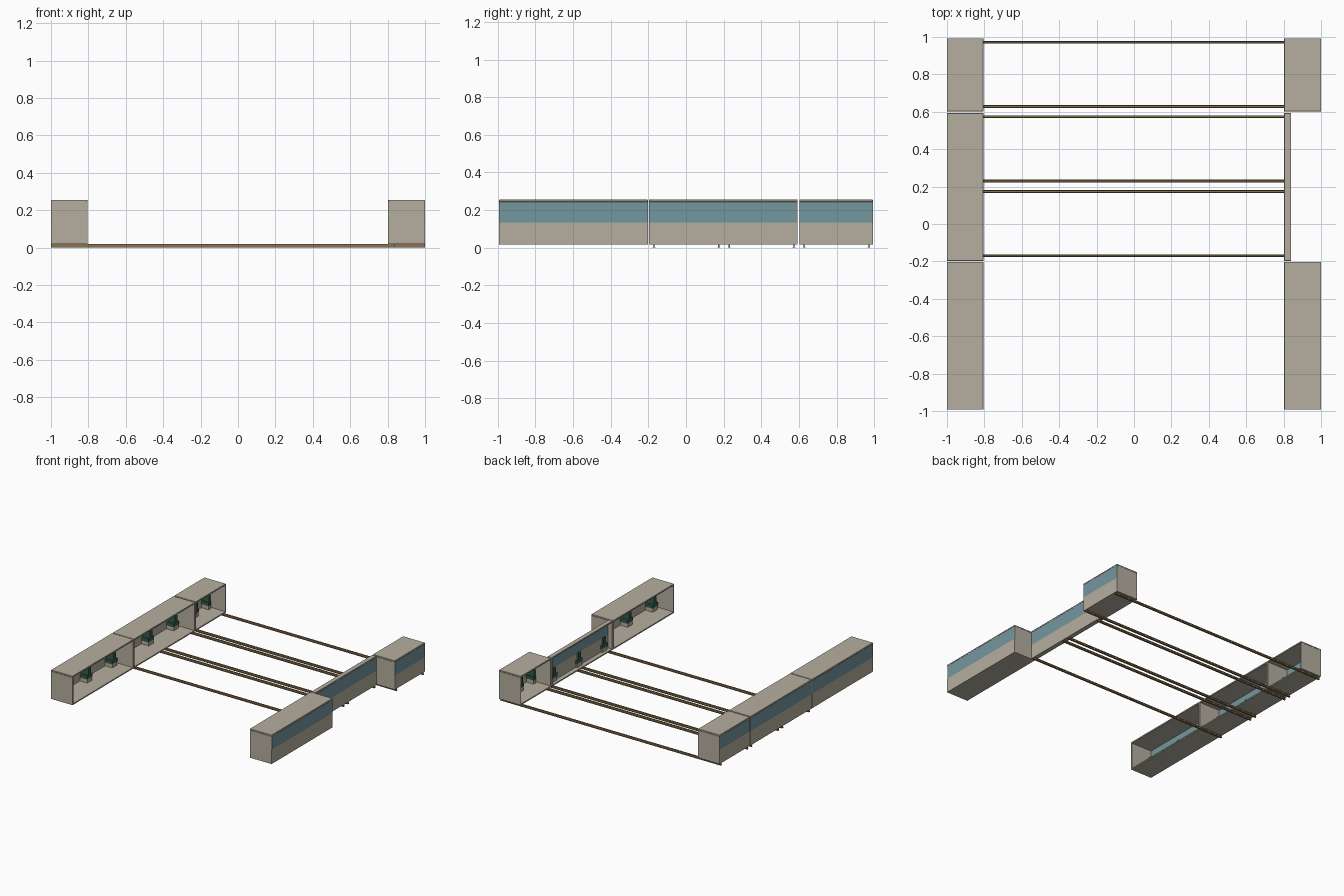
import bpy, bmesh

if "Cube" in bpy.data.objects:
    bpy.data.objects.remove(bpy.data.objects["Cube"])


def material(name, rgb):
    m = bpy.data.materials.new(name)
    m.diffuse_color = (*rgb, 1)
    m.use_nodes = True
    m.node_tree.nodes["Principled BSDF"].inputs["Base Color"].default_value = m.diffuse_color
    return m


SHELL = material("warm_grey_shell", (0.47, 0.43, 0.35))
GLASS = material("teal_window", (0.175, 0.31, 0.345))
GREEN = material("dark_green_seat", (0.035, 0.11, 0.07))
RAIL = material("brown_rail", (0.26, 0.17, 0.08))


def boxes(name, items, mat, bevel=0.0):
    """One object made of axis-aligned boxes (x0, x1, y0, y1, z0, z1)."""
    bm = bmesh.new()
    for x0, x1, y0, y1, z0, z1 in items:
        vs = bmesh.ops.create_cube(bm, size=1)["verts"]
        for v in vs:
            v.co.x = (x0 + x1) / 2 + v.co.x * abs(x1 - x0)
            v.co.y = (y0 + y1) / 2 + v.co.y * abs(y1 - y0)
            v.co.z = (z0 + z1) / 2 + v.co.z * abs(z1 - z0)
    me = bpy.data.meshes.new(name)
    bm.to_mesh(me)
    bm.free()
    me.materials.append(mat)
    ob = bpy.data.objects.new(name, me)
    bpy.context.collection.objects.link(ob)
    if bevel:
        mod = ob.modifiers.new("bevel", "BEVEL")
        mod.width = bevel
        mod.segments = 1
    return ob


def carriage(name, xo, xi, y0, y1):
    """Half carriage, closed at x = xo and open at x = xi; contents stretch to fit."""
    def fit(u0, u1, v0, v1, z0, z1):
        return (xo + (xi - xo) * u0, xo + (xi - xo) * u1,
                y0 + (y1 - y0) * v0, y0 + (y1 - y0) * v1, z0, z1)

    # roof, floor, lower side wall and end walls
    boxes(name + "_roof", [fit(0, 1, 0, 1, 0.243, 0.255)], SHELL, 0.0015)
    boxes(name + "_floor", [fit(0, 1, 0, 1, 0.018, 0.028)], SHELL)
    boxes(name + "_side_wall", [fit(0, 0.04, 0, 1, 0.028, 0.135)], SHELL)
    boxes(name + "_end_walls", [fit(0.01, 1, 0, 0.012, 0.028, 0.243),
                                fit(0.01, 1, 0.988, 1, 0.028, 0.243)], SHELL)
    # continuous window band
    boxes(name + "_window", [fit(0, 0.04, 0.003, 0.997, 0.135, 0.243)], GLASS)
    # three back-to-back seats on plinths
    plinth, seat = [], []
    for c in (0.09, 0.5, 0.91):
        plinth.append(fit(0.05, 0.38, c - 0.04, c + 0.04, 0.028, 0.058))
        seat.append(fit(0.05, 0.38, c - 0.045, c + 0.045, 0.058, 0.085))
        seat.append(fit(0.05, 0.38, c - 0.02, c + 0.02, 0.085, 0.14))
    boxes(name + "_seat_plinths", plinth, SHELL)
    boxes(name + "_seats", seat, GREEN)


# two rows of three carriages facing each other; the right middle one is squashed
for label, y0, y1 in (("front", -0.993, -0.203), ("middle", -0.197, 0.593),
                      ("rear", 0.602, 0.993)):
    carriage("left_%s_carriage" % label, -1.0, -0.805, y0, y1)
    outer = 0.84 if label == "middle" else 1.0
    carriage("right_%s_carriage" % label, outer, 0.802, y0, y1)

# three tracks, two rails each: wide foot, thin web, head
for i, (yc, x1) in enumerate(((0.8, 1.0), (0.402, 0.84), (0.002, 0.84))):
    for side, s in (("front", -1), ("rear", 1)):
        y = yc + s * 0.172
        boxes("track_%d_%s_rail" % (i + 1, side),
              [(-1, x1, y - 0.007, y + 0.007, 0, 0.005),
               (-1, x1, y - 0.003, y + 0.003, 0.005, 0.012),
               (-1, x1, y - 0.005, y + 0.005, 0.012, 0.0185)], RAIL)
